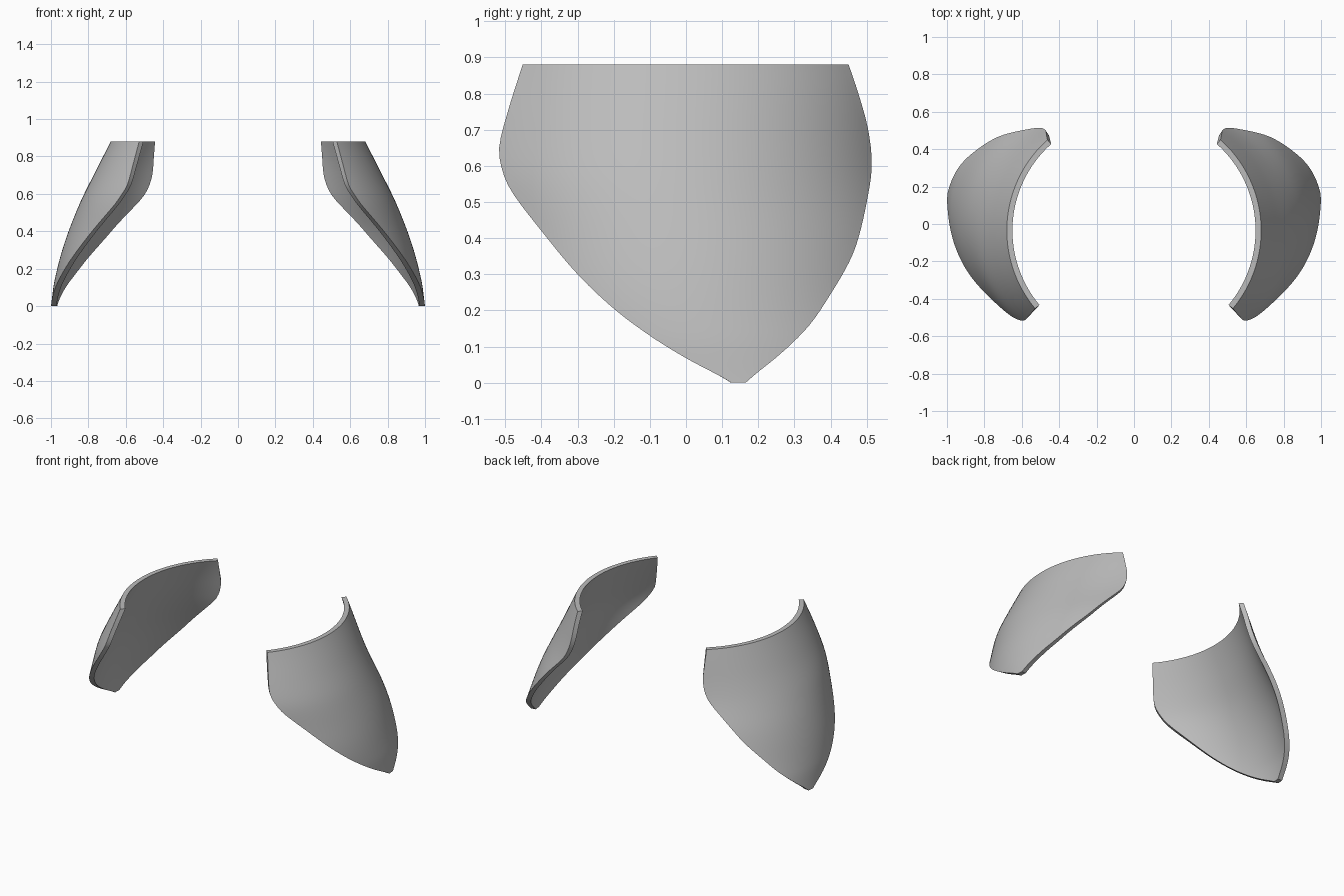
import bpy, bmesh, math

cube = bpy.data.objects.get("Cube")
if cube:
    bpy.data.objects.remove(cube, do_unlink=True)

HEIGHT, RADIUS, THICKNESS = 0.88, 0.65, 0.03
ROWS, COLS = 44, 36

# Profiles as (height, value) pairs
BULGE = [(0, 1.0), (.14, .98), (.33, .93), (.54, .85), (.72, .762), (.88, .68)]
CENTRE = [(0, .1), (.2, .035), (.4, 0), (.6, -.04), (.88, -.035)]
FRONT = [(0, .125), (.015, .1), (.068, 0), (.13, -.1), (.205, -.2), (.3, -.3), (.42, -.4),
         (.53, -.483), (.59, -.509), (.65, -.517), (.75, -.493), (.88, -.452)]
BACK = [(0, .165), (.03, .2), (.07, .25), (.12, .305), (.17, .35), (.245, .4), (.325, .447),
        (.39, .474), (.5, .5), (.6, .514), (.7, .504), (.8, .477), (.88, .45)]


def smooth_value(points, z):
    """Cubic interpolation through the profile points."""
    def slope(i):
        a, b = points[max(i - 1, 0)], points[min(i + 1, len(points) - 1)]
        return (b[1] - a[1]) / (b[0] - a[0])
    k = 0
    while k < len(points) - 2 and z > points[k + 1][0]:
        k += 1
    (z0, v0), (z1, v1) = points[k], points[k + 1]
    h = z1 - z0
    t = (z - z0) / h
    s = 1 - t
    return (v0 * (1 + 2 * t) * s * s + v1 * (3 - 2 * t) * t * t
            + h * t * s * (slope(k) * s - slope(k + 1) * t))


def section(z, inset):
    """Arc across the shell at one height."""
    cy, cx = smooth_value(CENTRE, z), smooth_value(BULGE, z) - RADIUS
    start = math.asin((smooth_value(FRONT, z) - cy) / RADIUS)
    end = math.asin((smooth_value(BACK, z) - cy) / RADIUS)
    r = RADIUS - inset
    for j in range(COLS + 1):
        a = start + (end - start) * j / COLS
        yield cx + r * math.cos(a), cy + r * math.sin(a), z


def make_shell(name, side, material):
    bm = bmesh.new()
    heights = [HEIGHT * (i / ROWS) ** 1.5 for i in range(ROWS + 1)]
    outer, inner = ([[bm.verts.new((side * x, y, z)) for x, y, z in section(h, inset)]
                     for h in heights] for inset in (0, THICKNESS))
    # Curved skins
    for grid in (outer, inner):
        for low, high in zip(grid, grid[1:]):
            for j in range(COLS):
                bm.faces.new((low[j], low[j + 1], high[j + 1], high[j]))
    # Rim joining the skins
    def border(g):
        return (g[0] + [row[-1] for row in g[1:]] + g[-1][-2::-1]
                + [row[0] for row in g[-2:0:-1]])
    a, b = border(outer), border(inner)
    for i in range(len(a)):
        bm.faces.new((a[i - 1], a[i], b[i], b[i - 1]))
    bmesh.ops.recalc_face_normals(bm, faces=bm.faces)
    mesh = bpy.data.meshes.new(name)
    bm.to_mesh(mesh)
    bm.free()
    mesh.materials.append(material)
    obj = bpy.data.objects.new(name, mesh)
    bpy.context.collection.objects.link(obj)
    bpy.ops.object.select_all(action='DESELECT')
    obj.select_set(True)
    bpy.context.view_layer.objects.active = obj
    bpy.ops.object.shade_smooth_by_angle(angle=math.radians(35))


grey = bpy.data.materials.new("plain_grey")
grey.use_nodes = True
colour = (0.5, 0.5, 0.5, 1)
grey.diffuse_color = colour
grey.node_tree.nodes["Principled BSDF"].inputs["Base Color"].default_value = colour

make_shell("left_shell", 1, grey)
make_shell("right_shell", -1, grey)
